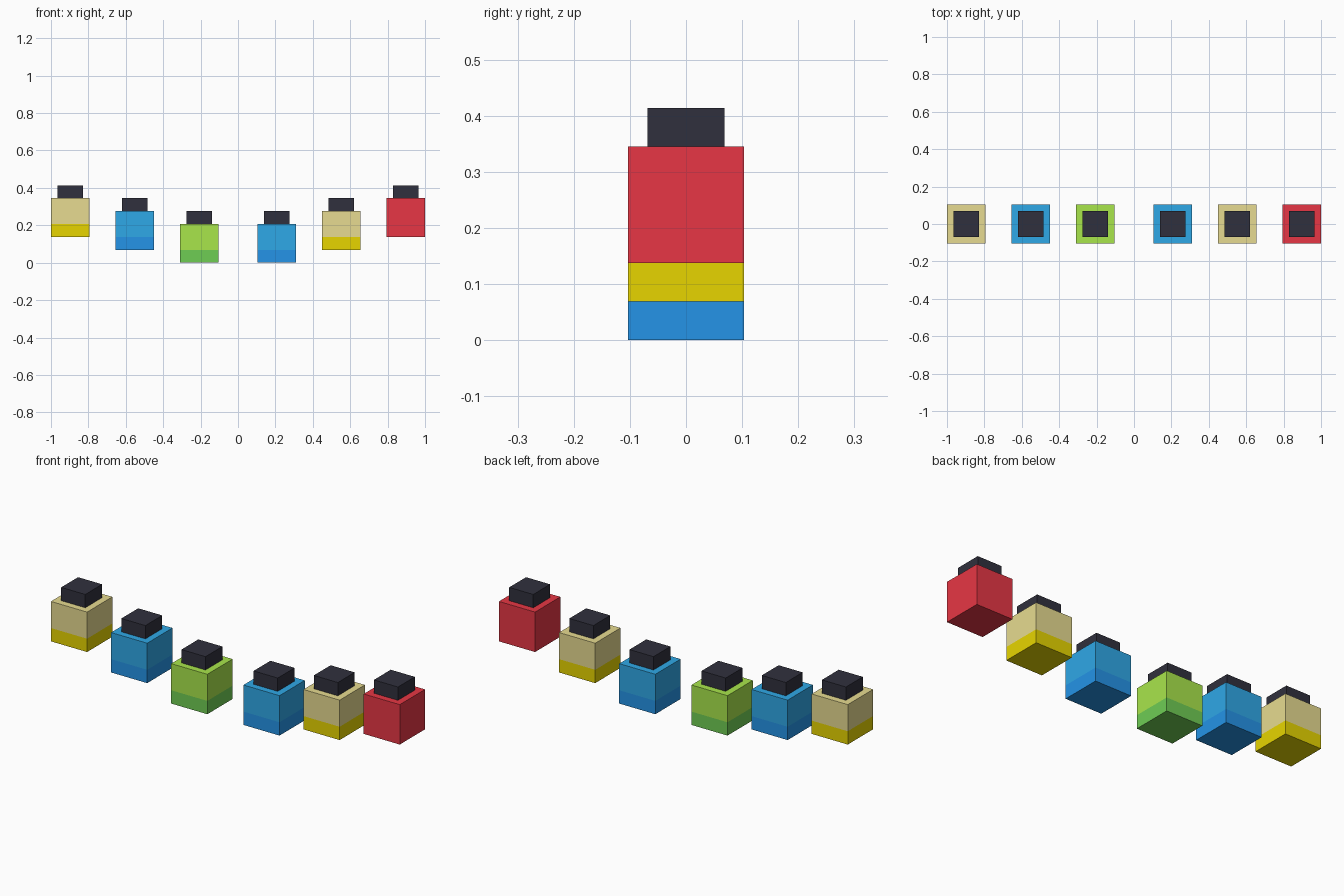
import bpy, bmesh
from mathutils import Matrix, Vector

if "Cube" in bpy.data.objects:
    bpy.data.objects.remove(bpy.data.objects["Cube"])

U = 2 / 29  # one grid cell of the model


def material(name, hex_code):
    channels = [int(hex_code[i:i + 2], 16) / 255 for i in (0, 2, 4)]
    linear = [c / 12.92 if c <= 0.04045 else ((c + 0.055) / 1.055) ** 2.4 for c in channels]
    mat = bpy.data.materials.new(name)
    mat.diffuse_color = (*linear, 1)
    mat.use_nodes = True
    mat.node_tree.nodes["Principled BSDF"].inputs["Base Color"].default_value = mat.diffuse_color
    return mat


DARK = material("charcoal", "30303D")
RED = material("red", "E93745")
SAND = (material("sand", "EBDF93"), material("mustard", "E8D600"))
BLUE = (material("sky_blue", "30ABEB"), material("deep_blue", "2596EB"))
GREEN = (material("lime", "A9E64B"), material("leaf_green", "6FCD54"))


def box(name, x, z, width, height, mats, band=None):
    """Box standing at (x, 0, z); faces below the band height take the second material."""
    bm = bmesh.new()
    bmesh.ops.create_cube(bm, size=1, matrix=Matrix.Translation((0, 0, height / 2))
                          @ Matrix.Diagonal((width, width, height, 1)))
    if band:
        bmesh.ops.bisect_plane(bm, geom=bm.verts[:] + bm.edges[:] + bm.faces[:],
                               plane_co=Vector((0, 0, band)), plane_no=Vector((0, 0, 1)))
        for f in bm.faces:
            f.material_index = int(f.calc_center_median().z < band)
    mesh = bpy.data.meshes.new(name)
    bm.to_mesh(mesh)
    bm.free()
    for m in mats:
        mesh.materials.append(m)
    obj = bpy.data.objects.new(name, mesh)
    obj.location = (x, 0, z)
    bpy.context.collection.objects.link(obj)


# Row of jars: x and base height in cells, colours (upper, lower band)
jars = [(-13, 2, SAND), (-8, 1, BLUE), (-3, 0, GREEN),
        (3, 0, BLUE), (8, 1, SAND), (13, 2, (RED,))]

for i, (x, z, mats) in enumerate(jars, 1):
    box(f"jar_body_{i}", x * U, z * U, 3 * U, 3 * U, mats, U if len(mats) > 1 else None)
    box(f"jar_cap_{i}", x * U, (z + 3) * U, 2 * U, U, (DARK,))
